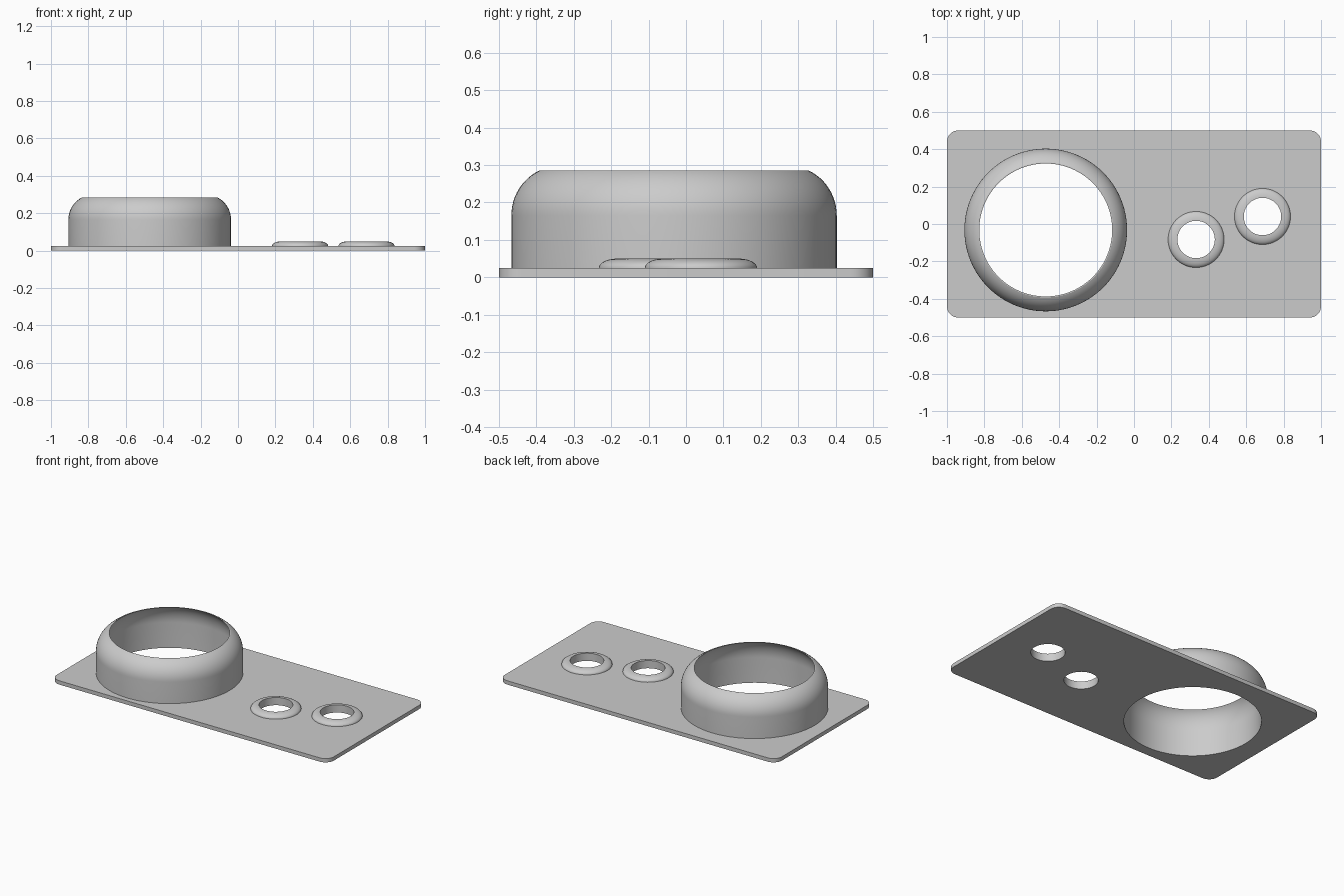
import bpy, bmesh
from math import sin, cos, pi, radians

cube = bpy.data.objects.get("Cube")
if cube:
    bpy.data.objects.remove(cube)

THICK = 0.025
BIG = (-0.472, -0.032)
SMALL = [(0.332, -0.083), (0.687, 0.04)]

grey = bpy.data.materials.new("light grey")
grey.use_nodes = True
grey.diffuse_color = (0.6, 0.6, 0.6, 1)
grey.node_tree.nodes["Principled BSDF"].inputs["Base Color"].default_value = (0.6, 0.6, 0.6, 1)


def arc(cx, cy, a, b, start, end, n):
    """Points on an ellipse, angles in degrees."""
    angles = [radians(start + (end - start) * i / n) for i in range(n + 1)]
    return [(cx + a * cos(t), cy + b * sin(t)) for t in angles]


def smooth(obj):
    bpy.ops.object.select_all(action="DESELECT")
    obj.select_set(True)
    bpy.context.view_layer.objects.active = obj
    bpy.ops.object.shade_smooth_by_angle(angle=radians(30))


def lathe(name, centre, profile, steps):
    """Revolve a (radius, height) profile about a vertical axis."""
    bm = bmesh.new()
    rings = [[bm.verts.new((r * cos(2 * pi * i / steps), r * sin(2 * pi * i / steps), z))
              for i in range(steps)] for r, z in profile]
    for low, high in zip(rings, rings[1:]):
        for i in range(steps):
            j = (i + 1) % steps
            bm.faces.new((low[i], low[j], high[j], high[i]))
    mesh = bpy.data.meshes.new(name)
    bm.to_mesh(mesh)
    bm.free()
    mesh.materials.append(grey)
    obj = bpy.data.objects.new(name, mesh)
    obj.location = (*centre, 0)
    bpy.context.collection.objects.link(obj)
    smooth(obj)


# Base plate: rounded rectangle with three round holes
outline = []
for k, (sx, sy) in enumerate([(1, 1), (-1, 1), (-1, -1), (1, -1)]):
    outline += arc(sx * 0.94, sy * 0.44, 0.06, 0.06, 90 * k, 90 * k + 90, 8)
loops = [outline, arc(*BIG, 0.4, 0.4, 0, 360, 96)[:-1]]
loops += [arc(*c, 0.1, 0.1, 0, 360, 64)[:-1] for c in SMALL]

curve = bpy.data.curves.new("base_plate", "CURVE")
curve.dimensions = "2D"
curve.fill_mode = "BOTH"
curve.extrude = THICK / 2
for loop in loops:
    spline = curve.splines.new("POLY")
    spline.points.add(len(loop) - 1)
    for point, (x, y) in zip(spline.points, loop):
        point.co = (x, y, 0, 1)
    spline.use_cyclic_u = True
curve.materials.append(grey)
plate = bpy.data.objects.new("base_plate", curve)
plate.location.z = THICK / 2
bpy.context.collection.objects.link(plate)
bpy.ops.object.select_all(action="DESELECT")
plate.select_set(True)
bpy.context.view_layer.objects.active = plate
bpy.ops.object.convert(target="MESH")
plate = bpy.context.object
bm = bmesh.new()
bm.from_mesh(plate.data)
bmesh.ops.remove_doubles(bm, verts=bm.verts, dist=0.0001)
bmesh.ops.recalc_face_normals(bm, faces=bm.faces)
bm.to_mesh(plate.data)
bm.free()
smooth(plate)

# Large collar: thin wall curving inward to a narrow rim
outer = arc(0.305, 0.165, 0.13, 0.133, 0, 64.5, 12)
inner = arc(0.305, 0.165, 0.095, 0.141, 58, 0, 12)
lathe("large_collar", BIG, [(0.435, THICK)] + outer + inner + [(0.4, THICK)], 96)

# Small grommets: low domed rings around the small holes
for i, c in enumerate(SMALL):
    dome = arc(0.1, THICK, 0.05, 0.025, 0, 90, 10)
    lathe(f"small_grommet_{i + 1}", c, dome + [(0.1, THICK)], 64)
